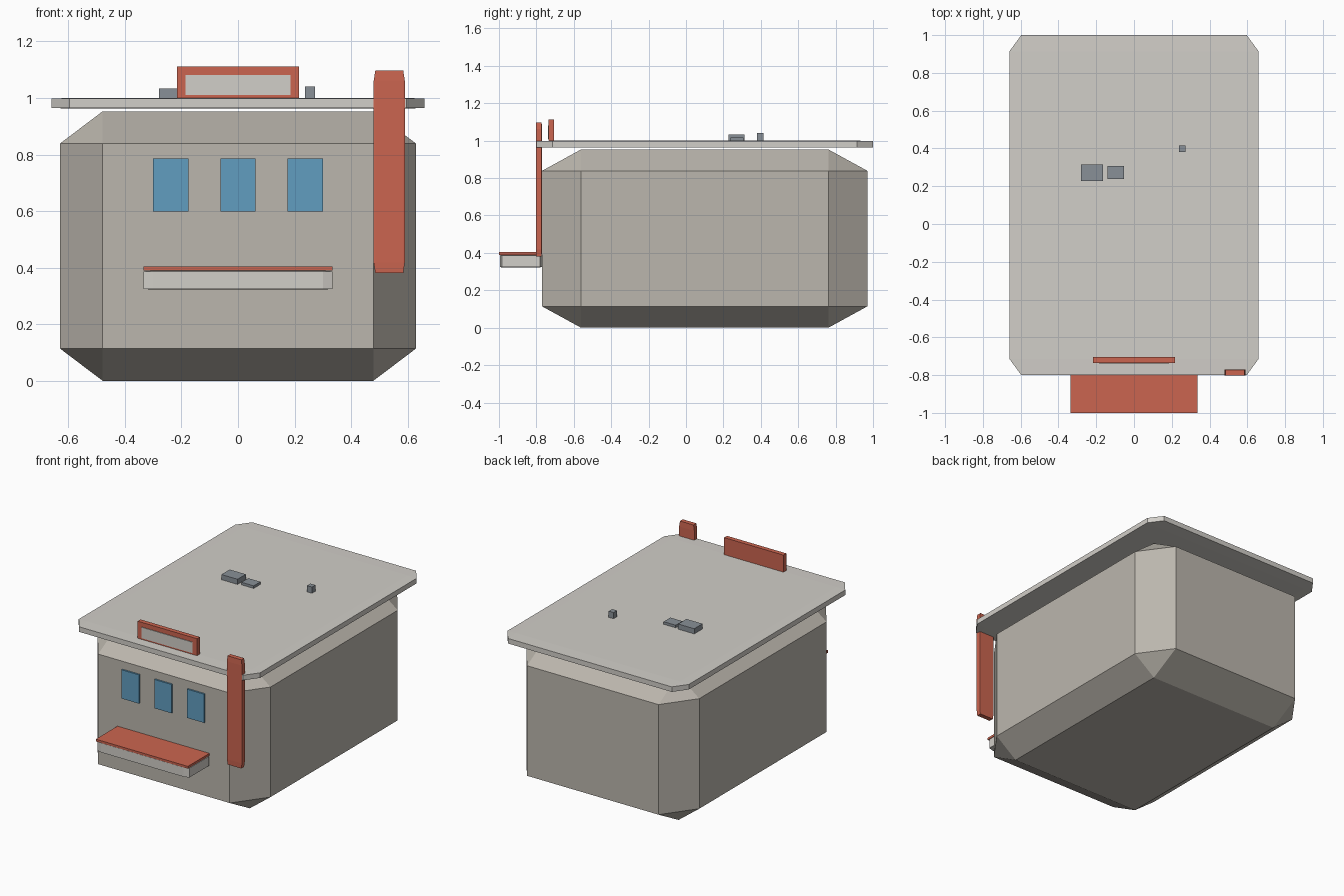
import bpy, bmesh
from mathutils import Vector

if "Cube" in bpy.data.objects:
    bpy.data.objects.remove(bpy.data.objects["Cube"])


def material(name, rgb):
    m = bpy.data.materials.new(name)
    m.diffuse_color = (*rgb, 1)
    m.use_nodes = True
    m.node_tree.nodes["Principled BSDF"].inputs["Base Color"].default_value = m.diffuse_color
    return m


WALL = material("wall_stone", (0.50, 0.47, 0.42))
LIGHT = material("light_trim", (0.64, 0.62, 0.58))
RED = material("red_trim", (0.60, 0.13, 0.08))
BLUE = material("window_blue", (0.12, 0.34, 0.53))
GREY = material("vent_grey", (0.25, 0.28, 0.31))


def box(name, x, y, z, mat, chamfer=0.0):
    """Box from (min, max) ranges; chamfer is a fraction of each side."""
    bm = bmesh.new()
    bmesh.ops.create_cube(bm, size=1)
    if chamfer:
        bmesh.ops.bevel(bm, geom=bm.edges[:], offset=chamfer, segments=1,
                        affect='EDGES', profile=0.5)
    # scaling after the bevel stretches the chamfer with the box
    bmesh.ops.scale(bm, verts=bm.verts, vec=[r[1] - r[0] for r in (x, y, z)])
    mesh = bpy.data.meshes.new(name)
    bm.to_mesh(mesh)
    bm.free()
    mesh.materials.append(mat)
    ob = bpy.data.objects.new(name, mesh)
    ob.location = Vector([(r[0] + r[1]) / 2 for r in (x, y, z)])
    bpy.context.collection.objects.link(ob)
    return ob


# Main building and overhanging roof slab
box("building_body", (-0.63, 0.63), (-0.77, 0.97), (0, 0.953), WALL, 0.12)
box("roof_slab", (-0.66, 0.66), (-0.80, 1.0), (0.963, 1.0), LIGHT, 0.048)

# Front windows
for i, cx in enumerate((-0.238, 0, 0.238)):
    box(f"window_{i + 1}", (cx - 0.0625, cx + 0.0625), (-0.781, -0.76),
        (0.598, 0.787), BLUE)

# Canopy over the entrance
box("canopy", (-0.335, 0.335), (-0.995, -0.77), (0.322, 0.39), LIGHT, 0.05)
box("canopy_top", (-0.335, 0.335), (-1.0, -0.775), (0.39, 0.405), RED)

# Upright corner sign
box("vertical_sign", (0.48, 0.59), (-0.803, -0.77), (0.382, 1.097), RED, 0.05)

# Rooftop sign board and its face panel
box("roof_sign", (-0.216, 0.216), (-0.735, -0.705), (1.0, 1.112), RED)
box("roof_sign_panel", (-0.185, 0.185), (-0.739, -0.73), (1.01, 1.082), LIGHT)

# Rooftop vents and post
box("vent_large", (-0.28, -0.163), (0.228, 0.314), (1.0, 1.034), GREY)
box("vent_small", (-0.14, -0.052), (0.237, 0.307), (1.0, 1.017), GREY)
box("vent_post", (0.237, 0.272), (0.38, 0.415), (1.0, 1.041), GREY)
